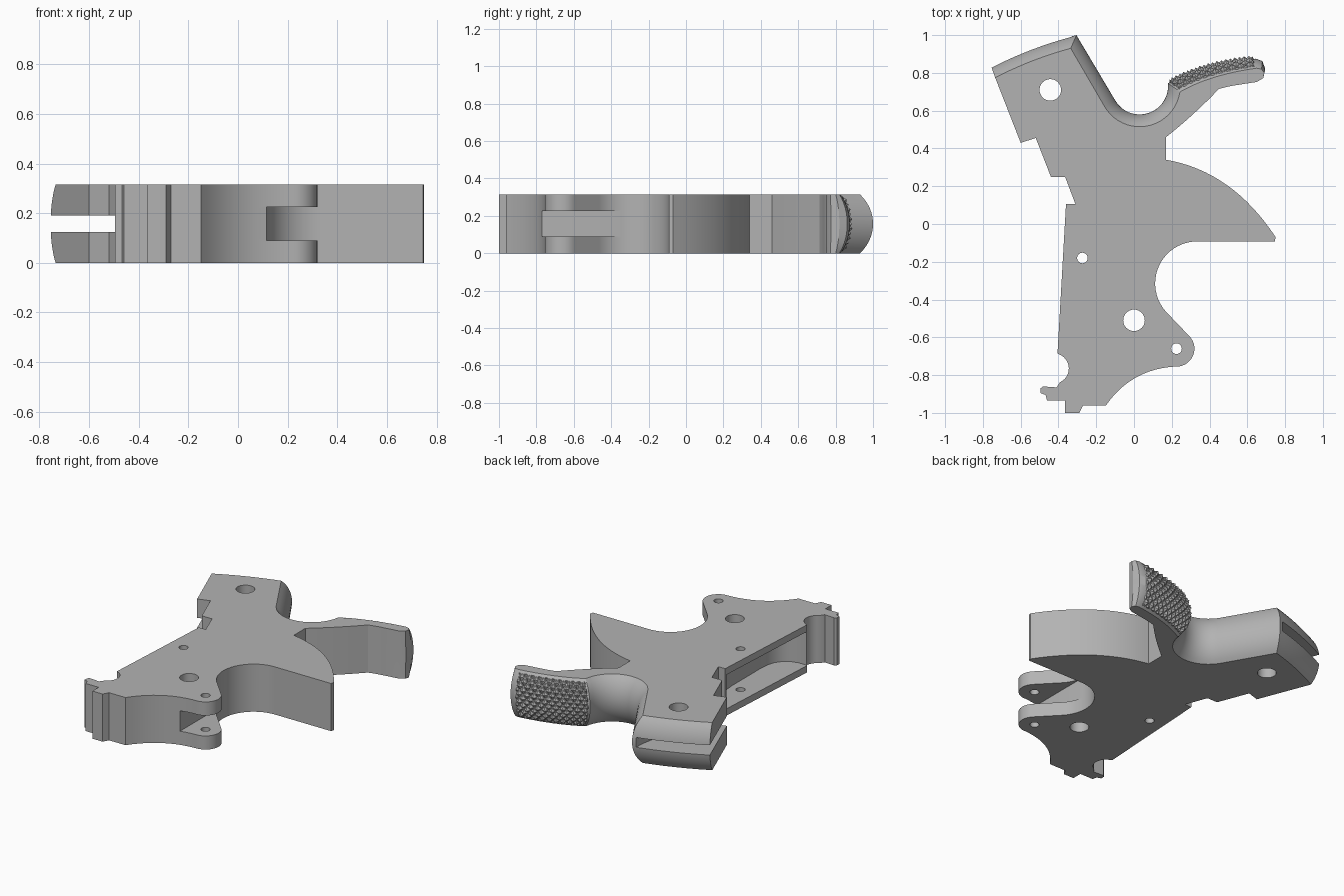
import bpy, bmesh, math
from mathutils import Vector

cube = bpy.data.objects.get("Cube")
if cube:
    bpy.data.objects.remove(cube, do_unlink=True)

H = 0.315            # plate thickness
MID = H / 2
BULGE = 0.065        # how far the rounded back stands out
R = (MID ** 2 + BULGE ** 2) / (2 * BULGE)

steel = bpy.data.materials.new("grey_steel")
steel.use_nodes = True
steel.diffuse_color = (0.45, 0.45, 0.45, 1)
steel.node_tree.nodes["Principled BSDF"].inputs["Base Color"].default_value = (0.45, 0.45, 0.45, 1)


def arc(cx, cy, r, a0, a1, n):
    angles = [math.radians(a0 + (a1 - a0) * i / n) for i in range(n + 1)]
    return [(cx + r * math.cos(a), cy + r * math.sin(a)) for a in angles]


def bez_at(a, b, c, t):
    return Vector(a) * (1 - t) ** 2 + Vector(b) * 2 * t * (1 - t) + Vector(c) * t * t


def bez(a, b, c, n):
    return [tuple(bez_at(a, b, c, i / n)) for i in range(n + 1)]


def inset(z):
    """0 at mid thickness, 1 at the flat sides."""
    return (R - math.sqrt(R * R - (z - MID) ** 2)) / BULGE


def make_object(name, bm):
    bmesh.ops.recalc_face_normals(bm, faces=bm.faces)
    mesh = bpy.data.meshes.new(name)
    bm.to_mesh(mesh)
    bm.free()
    mesh.materials.append(steel)
    ob = bpy.data.objects.new(name, mesh)
    bpy.context.collection.objects.link(ob)
    return ob


def loft(name, layers):
    """Closed solid through a stack of matching outlines."""
    bm = bmesh.new()
    rings = [[bm.verts.new(p) for p in ring] for ring in layers]
    n = len(rings[0])
    for low, high in zip(rings, rings[1:]):
        for i in range(n):
            j = (i + 1) % n
            bm.faces.new((low[i], low[j], high[j], high[i]))
    bm.faces.new(rings[0])
    bm.faces.new(rings[-1])
    return make_object(name, bm)


def prism(name, pts, z0, z1):
    return loft(name, [[(x, y, z) for x, y in pts] for z in (z0, z1)])


# Rounded run: head end, thumb cove, spur; outline at mid thickness and at the sides
outer = bez((-0.755, 0.83), (-0.54, 0.94), (-0.305, 1.0), 10)
inner = bez((-0.735, 0.775), (-0.54, 0.875), (-0.335, 0.93), 10)
outer += arc(0.03, 0.73, 0.15, 210, 360, 20)
inner += arc(0.03, 0.73, 0.215, 210, 350, 20)
SPUR_OUT = ((0.18, 0.745), (0.38, 0.855), (0.645, 0.875))
SPUR_IN = ((0.245, 0.70), (0.40, 0.79), (0.65, 0.825))
outer += bez(*SPUR_OUT, 12)
inner += bez(*SPUR_IN, 12)
outer += [(0.68, 0.862), (0.695, 0.82), (0.685, 0.775), (0.65, 0.752)]
inner += [(0.675, 0.82), (0.69, 0.80), (0.684, 0.772), (0.65, 0.752)]

# Straight-sided run: spur underside, fin, cove, lug, foot, left edge
edge = bez((0.56, 0.738), (0.50, 0.73), (0.45, 0.715), 3)
edge += bez((0.44, 0.705), (0.31, 0.57), (0.17, 0.46), 6)
edge += bez((0.17, 0.34), (0.52, 0.28), (0.75, -0.07), 16)
edge += [(0.745, -0.092)]
edge += arc(0.335, -0.315, 0.223, 90, 222, 20)
edge += arc(0.225, -0.66, 0.095, 45, -90, 14)
edge += bez((0.20, -0.756), (-0.02, -0.775), (-0.15, -0.962), 10)
edge += [(-0.27, -0.962), (-0.29, -1.0), (-0.365, -1.0), (-0.365, -0.935), (-0.46, -0.935),
         (-0.468, -0.905), (-0.495, -0.895), (-0.495, -0.87), (-0.482, -0.86), (-0.41, -0.865)]
edge += arc(-0.425, -0.765, 0.08, -65, 70, 12)
edge += [(-0.405, -0.685), (-0.36, 0.105), (-0.31, 0.105), (-0.365, 0.25), (-0.44, 0.25),
         (-0.52, 0.455), (-0.60, 0.43)]

LAYERS = 16
stack = []
for k in range(LAYERS + 1):
    z = H * k / LAYERS
    run = [Vector(o).lerp(Vector(i), inset(z)) for o, i in zip(outer, inner)]
    stack.append([(p[0], p[1], z) for p in run + edge])
body = loft("lever_body", stack)

# Cutters: pin holes and slots
cutters = [prism("pin_hole_cutter", arc(x, y, r, 0, 348.75, 31), -0.1, H + 0.1)
           for x, y, r in ((-0.443, 0.71, 0.057), (0, -0.51, 0.057),
                           (-0.273, -0.18, 0.028), (0.225, -0.66, 0.028))]
cutters.append(prism("head_slot_cutter", [(-1, 1.2), (-0.33, 1.2), (-0.33, 0.93), (-0.39, 0.6),
                                          (-0.47, 0.3), (-1, 0.3)], 0.125, 0.19))
cutters.append(prism("lug_slot_cutter", [(0.115, -0.34), (0.5, -0.34), (0.5, -0.9),
                                         (0.115, -0.9)], 0.09, 0.225))
cutters.append(prism("edge_slot_cutter", [(-0.6, 0.09), (-0.335, 0.09)]
                     + bez((-0.29, 0.05), (-0.2, -0.05), (-0.2, -0.2), 5)
                     + bez((-0.2, -0.5), (-0.2, -0.67), (-0.34, -0.69), 5)
                     + [(-0.6, -0.69)], 0.045, 0.27))
for c in cutters:
    c.hide_render = True
    mod = body.modifiers.new(c.name, "BOOLEAN")
    mod.operation = "DIFFERENCE"
    mod.solver = "EXACT"
    mod.object = c
bpy.context.view_layer.update()
body.data = bpy.data.meshes.new_from_object(
    body.evaluated_get(bpy.context.evaluated_depsgraph_get()))
body.modifiers.clear()
for c in cutters:
    bpy.data.objects.remove(c, do_unlink=True)


# Knurled grip: diamond teeth following the rounded spur
def tri(t):
    return abs((t % 1) * 2 - 1)


NU, NV = 80, 48
bm = bmesh.new()
grid = []
for i in range(NU + 1):
    u = i / NU
    t = 0.02 + 0.96 * u
    o, n = bez_at(*SPUR_OUT, t), bez_at(*SPUR_IN, t)
    d = bez_at(*SPUR_OUT, t + 0.01) - o
    side = Vector((-d.y, d.x)).normalized()
    row = []
    for j in range(NV + 1):
        v = j / NV
        z = H * (0.04 + 0.92 * v)
        p = o.lerp(n, inset(z))
        s = (z - MID) / R
        c = math.sqrt(1 - s * s)
        border = i in (0, NU) or j in (0, NV)
        h = -0.004 if border else -0.003 + 0.022 * min(tri(u * 10 + v * 6), tri(u * 10 - v * 6))
        row.append(bm.verts.new((p.x + side.x * c * h, p.y + side.y * c * h, z + s * h)))
    grid.append(row)
for a, b in zip(grid, grid[1:]):
    for j in range(NV):
        bm.faces.new((a[j], a[j + 1], b[j + 1], b[j]))
make_object("knurled_grip", bm)

# Smooth rounded surfaces, crisp edges
bpy.ops.object.select_all(action="DESELECT")
body.select_set(True)
bpy.context.view_layer.objects.active = body
bpy.ops.object.shade_smooth_by_angle(angle=math.radians(25))
